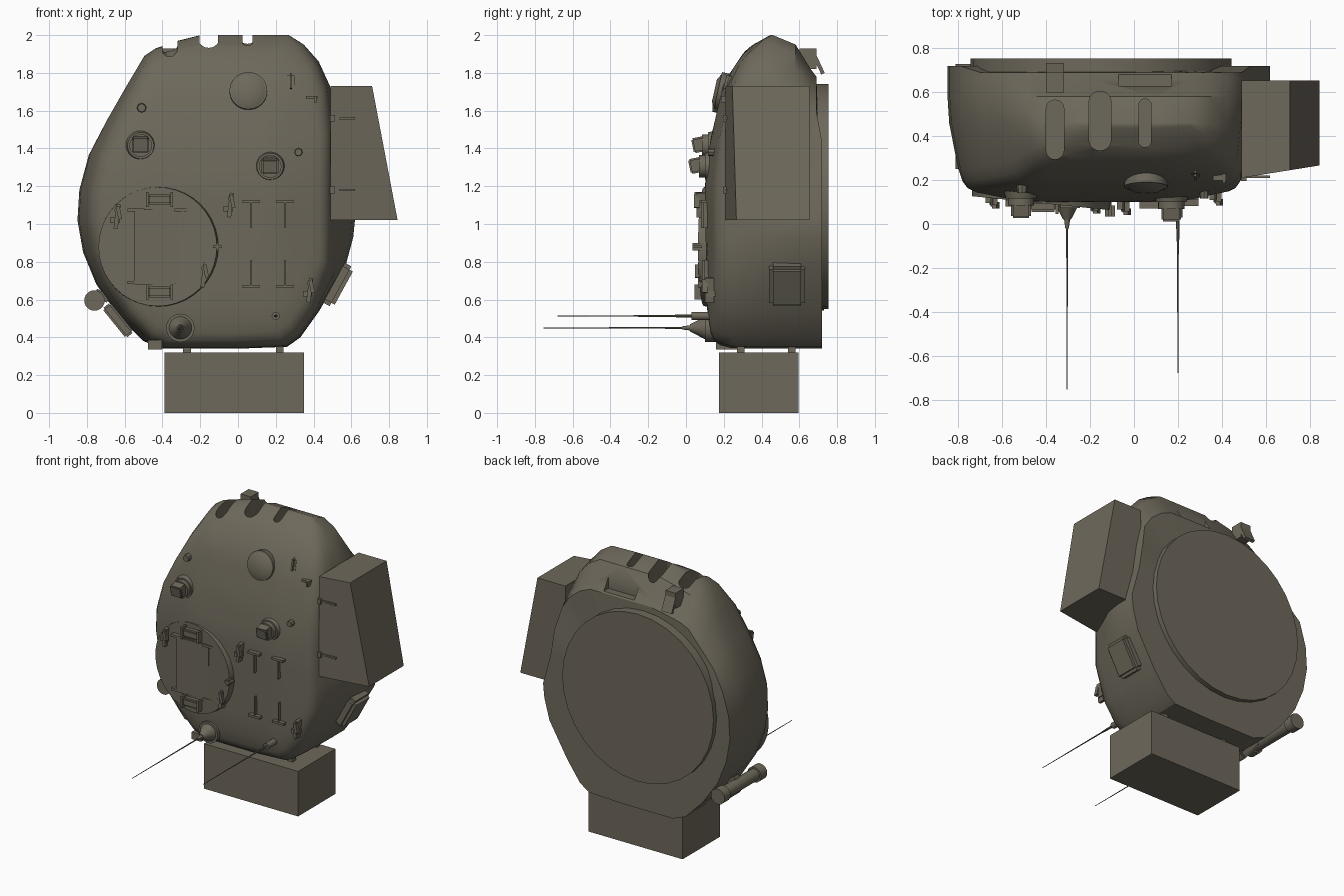
import bpy, bmesh
from math import pi, radians
from mathutils import Matrix, Vector

if "Cube" in bpy.data.objects:
    bpy.data.objects.remove(bpy.data.objects["Cube"])

armour = bpy.data.materials.new("olive_grey_armour")
armour.use_nodes = True
COLOUR = (0.155, 0.14, 0.105, 1)
armour.diffuse_color = COLOUR
armour.node_tree.nodes["Principled BSDF"].inputs["Base Color"].default_value = COLOUR


def finish(name, bm):
    bmesh.ops.recalc_face_normals(bm, faces=bm.faces)
    mesh = bpy.data.meshes.new(name)
    bm.to_mesh(mesh)
    bm.free()
    mesh.materials.append(armour)
    obj = bpy.data.objects.new(name, mesh)
    bpy.context.collection.objects.link(obj)
    return obj


def box(name, centre, size, turn=0, bevel=0, pitch=0):
    bm = bmesh.new()
    bmesh.ops.create_cube(bm, size=1)
    bmesh.ops.scale(bm, vec=size, verts=bm.verts)
    if bevel:
        bmesh.ops.bevel(bm, geom=bm.edges[:], offset=bevel, segments=2, affect='EDGES')
    place = Matrix.Translation(centre) @ Matrix.Rotation(turn, 4, 'Y') @ Matrix.Rotation(pitch, 4, 'X')
    bm.transform(place)
    return finish(name, bm)


def rod(name, x, z, radius, back, front, tip=None, sides=24, tilt=0, yaw=0):
    """Cylinder or cone along y, tip radius at the front end."""
    bm = bmesh.new()
    bmesh.ops.create_cone(bm, cap_ends=True, segments=sides, radius1=radius,
                          radius2=radius if tip is None else tip, depth=back - front)
    turn = Matrix.Rotation(yaw, 4, 'Z') @ Matrix.Rotation(pi / 2 - tilt, 4, 'X')
    bm.transform(Matrix.Translation((x, (back + front) / 2, z)) @ turn)
    return finish(name, bm)


def slab(name, points, front, back, lean=0):
    """Side outline in x and z, extruded along y, front optionally leaning."""
    bm = bmesh.new()
    start = points[0][0]
    near = [bm.verts.new((x, front + lean * (x - start), z)) for x, z in points]
    far = [bm.verts.new((x, back, z)) for x, z in points]
    bm.faces.new(near)
    bm.faces.new(far)
    for i in range(len(points)):
        bm.faces.new((near[i - 1], near[i], far[i], far[i - 1]))
    return finish(name, bm)


# Armoured shell: outline lofted from back to front
OUTLINE = [(-.2, 2), (.1, 2), (.27, 2), (.35, 1.95), (.43, 1.86), (.49, 1.73), (.53, 1.5),
           (.56, 1.25), (.62, 1.03), (.61, .93), (.57, .78), (.43, .54), (.33, .4), (.26, .35),
           (0, .34), (-.4, .34), (-.5, .38), (-.63, .51), (-.75, .68), (-.82, .85), (-.85, 1.02),
           (-.84, 1.18), (-.79, 1.37), (-.7, 1.55), (-.59, 1.74), (-.5, 1.89), (-.44, 1.93), (-.32, 1.97)]
FACE = [(.3, .15), (.55, .11), (1.2, .1), (1.45, .13), (1.75, .2), (1.93, .32), (2.01, .45)]
MIDDLE = Vector((-.12, 1.1))


def face_y(x, z):
    """Depth of the curved front face."""
    z = max(FACE[0][0], min(z, FACE[-1][0]))
    extra = 0.2 * max(0, abs(x + .15) - .35)
    for (z0, y0), (z1, y1) in zip(FACE, FACE[1:]):
        if z <= z1:
            return min(.45, y0 + (y1 - y0) * (z - z0) / (z1 - z0) + extra)


def back_ring(y, top):
    k = (top - 1.3) / .7
    return [(x, y if z < 1.55 else min(y, .69), z if z < 1.3 else 1.3 + (z - 1.3) * k)
            for x, z in OUTLINE]


def front_ring(depth, flare, scale):
    ring = []
    for x, z in OUTLINE:
        narrow = x * .94 if x < 0 else min(x * .96, .5)
        p = MIDDLE + (Vector((narrow + (x - narrow) * flare, z)) - MIDDLE) * scale
        f = face_y(p.x, p.y)
        ring.append((p.x, f + (.46 - f) * depth, p.y))
    return ring


rings = [back_ring(.72, 1.78), back_ring(.66, 1.82), back_ring(.58, 1.95), front_ring(1, .85, 1)]
rings += [front_ring(*r) for r in ((.6, .4, 1), (.3, .1, .995), (.12, 0, .975), (.03, 0, .94), (0, 0, .89))]
rings += [front_ring(0, 0, s / 10) for s in (8, 7, 6, 5, 4, 3, 2, 1)]
bm = bmesh.new()
loops = [[bm.verts.new(p) for p in ring] for ring in rings]
for a, b in zip(loops, loops[1:]):
    for i in range(len(a)):
        bm.faces.new((a[i - 1], a[i], b[i], b[i - 1]))
for loop, y in ((loops[0], .72), (loops[-1], face_y(*MIDDLE))):
    hub = bm.verts.new((MIDDLE.x, y, MIDDLE.y))
    for i in range(len(loop)):
        bm.faces.new((loop[i - 1], loop[i], hub))
shell = finish("turret_shell", bm)

# Lifting slots and rear notch cut from the top edge
cutters = [box("notch_cutter", (.05, .7, 1.87), (.24, .14, .16))]
for x, y, width, length in ((-.36, .43, .08, .27), (-.155, .47, .1, .27), (.05, .46, .055, .22)):
    slot = box("slot_cutter", (x, y, 2), (width, length, .32))
    edges = [e.index for e in slot.data.edges
             if abs(slot.data.vertices[e.vertices[0]].co.z - slot.data.vertices[e.vertices[1]].co.z) > .1]
    bm = bmesh.new()
    bm.from_mesh(slot.data)
    bm.edges.ensure_lookup_table()
    bmesh.ops.bevel(bm, geom=[bm.edges[i] for i in edges], offset=width * .48, segments=5,
                    profile=.5, affect='EDGES')
    bm.to_mesh(slot.data)
    bm.free()
    cutters.append(slot)
for cutter in cutters:
    cutter.hide_render = True
    cut = shell.modifiers.new("cut", 'BOOLEAN')
    cut.operation = 'DIFFERENCE'
    cut.solver = 'EXACT'
    cut.object = cutter
bpy.context.view_layer.update()
shell.data = bpy.data.meshes.new_from_object(shell.evaluated_get(bpy.context.evaluated_depsgraph_get()))
shell.modifiers.clear()
for cutter in cutters:
    bpy.data.objects.remove(cutter)

# Turret ring and rear lug
rod("turret_ring", -.15, 1.145, .595, .755, .66, sides=32)
slab("rear_lug", [(-.4, 1.82), (-.32, 1.82), (-.32, 1.93), (-.4, 1.93)], .6, .69)
box("rear_lug_plate", (-.36, .7, 1.85), (.08, .02, .12), pitch=radians(25))

# Stowage boxes with their straps
slab("side_stowage_box", [(.49, 1.02), (.845, 1.02), (.71, 1.73), (.49, 1.73)], .21, .655, lean=.16)
slab("end_stowage_box", [(-.39, 0), (.35, 0), (.35, .32), (-.39, .32)], .175, .595)
for z in (1.18, 1.56):
    box("side_box_strap", (.5, .22, z), (.025, .05, .035))
    box("side_box_rail", (.56, .215, z), (.12, .012, .012))
for x in (-.27, .22):
    for y in (.29, .56):
        box("end_box_bracket", (x, y, .33), (.04, .04, .06))

# Commander cupola with hatch hinges
rod("cupola_plate", -.42, .88, .325, .2, .095, tip=.315, sides=40, yaw=-.1)
box("cupola_hatch", (-.415, .094, .88), (.27, .02, .4), bevel=.006)
for z in (1.13, .64):
    box("hatch_hinge", (-.415, .08, z), (.13, .05, .06), bevel=.012)
    for side in (-1, 1):
        box("hinge_cheek", (-.415 + side * .065, .075, z), (.014, .06, .08))


def hatch_bars(name, columns, rows):
    for x in columns:
        for z in rows:
            y = face_y(x, z) - .015
            inward = -1 if z > .9 else 1
            box(name + "_bar", (x, y, z), (.09, .03, .016))
            box(name + "_blade", (x, y + .005, z + inward * .07), (.006, .025, .14))


hatch_bars("cupola", (-.54, -.29), (1.075, .69))
hatch_bars("loader_hatch", (.07, .25), (1.12, .67))

# Clustered latches
for x, z in ((-.64, 1.04), (-.04, 1.1), (-.18, .73), (.38, .65)):
    y = face_y(x, z)
    box("latch_stem", (x, y - .02, z), (.022, .05, .13), turn=.12)
    box("latch_foot", (x - .012, y - .01, z - .02), (.05, .05, .03))
    box("latch_handle", (x + .01, y - .045, z + .02), (.02, .03, .07), turn=-.2)
    rod("latch_pin", x, z + .035, .014, y + .02, y - .05, sides=10)
box("grab_pin", (-.11, .06, .88), (.045, .05, .014))
box("grab_post", (-.11, .07, .88), (.014, .07, .04))

# Sight periscopes
for x, z in ((-.515, 1.415), (.17, 1.305)):
    y = face_y(x, z)
    rod("periscope_base", x, z, .085, y + .04, y - .012, tip=.07)
    rod("periscope_collar", x, z, .06, y, y - .045)
    box("periscope_head", (x, y - .06, z + .005), (.09, .07, .08), bevel=.008, pitch=.2)

# Domed ventilator, oval port and bolts
y = face_y(.055, 1.7)
rod("ventilator_base", .055, 1.7, .1, y + .04, y - .02, tilt=.22, sides=32)
rod("ventilator_dome", .055, 1.705, .095, y - .018, y - .038, tip=.06, tilt=.22, sides=32)
box("oval_port", (.28, face_y(.28, 1.75) + .005, 1.75), (.04, .03, .1), bevel=.014, pitch=-.25)
box("hook", (.39, face_y(.39, 1.67), 1.67), (.06, .04, .015))
box("hook_end", (.41, face_y(.41, 1.66) - .01, 1.66), (.014, .05, .035))
for x, z, r in ((-.51, 1.615, .028), (.32, 1.38, .024)):
    rod("bolt", x, z, r, face_y(x, z) + .03, face_y(x, z) - .03, tip=r * .8, sides=8)

# Whip antennas
rod("antenna_foot", -.305, .45, .075, .2, .1)
rod("antenna_cone", -.305, .45, .06, .1, .02, tip=.018)
rod("antenna_neck", -.305, .45, .015, .03, -.02, tip=.008, sides=12)
rod("long_whip", -.305, .45, .005, 0, -.755, tip=.002, sides=6)
rod("short_antenna_foot", .2, .513, .022, .16, .03, sides=12)
rod("short_antenna_neck", .2, .513, .009, .04, -.08, tip=.006, sides=8)
rod("short_whip", .2, .513, .005, -.05, -.68, tip=.002, sides=6)

# Lower side fittings
rod("roll_tube", -.76, .595, .042, .72, .26)
for back in (.73, .32):
    rod("roll_cap", -.76, .595, .054, back, back - .07)
box("roll_bracket", (-.72, .5, .62), (.08, .05, .04), turn=.5)
box("left_fitting", (-.635, .33, .49), (.2, .16, .055), turn=.89, bevel=.01)
box("lower_step", (-.44, .22, .36), (.075, .12, .05))
box("right_fitting", (.525, .535, .68), (.24, .19, .08), turn=-1.07, bevel=.02)

# Smooth shading that keeps hard edges
bpy.ops.object.select_all(action='DESELECT')
for obj in bpy.context.scene.objects:
    if obj.type == 'MESH':
        obj.select_set(True)
        bpy.context.view_layer.objects.active = obj
bpy.ops.object.shade_smooth_by_angle(angle=radians(32))
